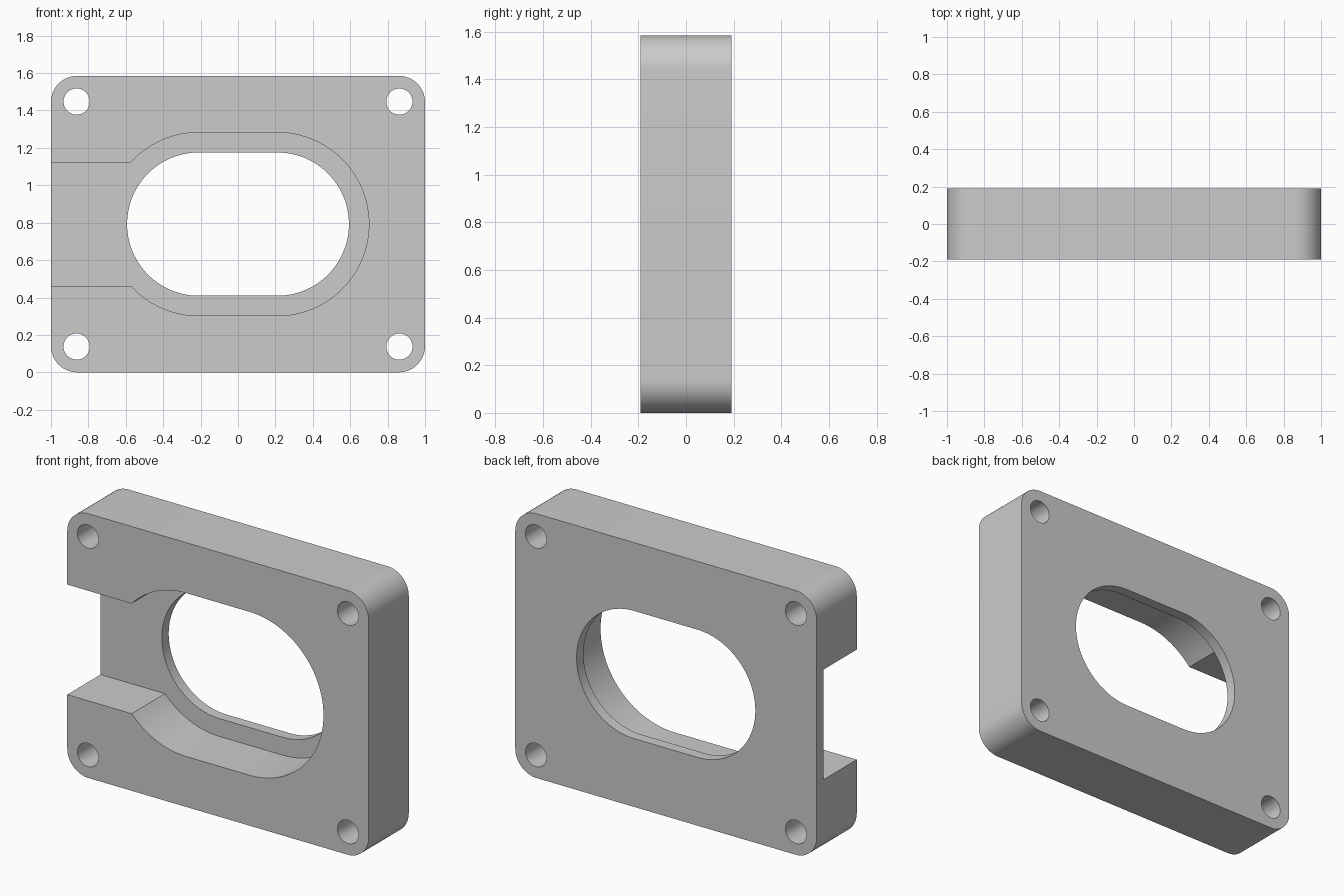
import bpy
import math

WIDTH, DEPTH, HEIGHT = 2.0, 0.38, 1.585
MID_Z = HEIGHT / 2
FRONT, BACK = -DEPTH / 2, DEPTH / 2
FLOOR_Y = BACK - 0.065      # front side of the thin rear wall

cube = bpy.data.objects.get("Cube")
if cube:
    bpy.data.objects.remove(cube, do_unlink=True)

grey = bpy.data.materials.new("plain grey")
grey.use_nodes = True
colour = (0.6, 0.6, 0.6, 1)
grey.diffuse_color = colour
grey.node_tree.nodes["Principled BSDF"].inputs["Base Color"].default_value = colour


def arc(cx, cz, radius, start, end, steps):
    """Points along an arc, angles in degrees, both ends included."""
    angles = [math.radians(start + (end - start) * i / steps) for i in range(steps + 1)]
    return [(cx + radius * math.cos(a), cz + radius * math.sin(a)) for a in angles]


def rounded(half_w, half_h, radius, steps):
    """Rounded rectangle around the plate centre."""
    x, z = half_w - radius, half_h - radius
    corners = [(x, z), (-x, z), (-x, -z), (x, -z)]
    points = []
    for i, (cx, cz) in enumerate(corners):
        points += arc(cx, MID_Z + cz, radius, 90 * i, 90 * i + 90, steps)
    return points


def slot(half_straight, radius):
    """Slot with round ends."""
    return (arc(half_straight, MID_Z, radius, -90, 90, 48)
            + arc(-half_straight, MID_Z, radius, 90, 270, 48))


def prism(name, profile, y0, y1):
    """Extrude an x-z profile from y0 to y1."""
    n = len(profile)
    verts = [(x, y, z) for y in (y0, y1) for x, z in profile]
    faces = [tuple(range(n)), tuple(reversed(range(n, 2 * n)))]
    faces += [(i, i + n, (i + 1) % n + n, (i + 1) % n) for i in range(n)]
    mesh = bpy.data.meshes.new(name)
    mesh.from_pydata(verts, [], faces)
    mesh.materials.append(grey)
    obj = bpy.data.objects.new(name, mesh)
    bpy.context.collection.objects.link(obj)
    return obj


# Plate with rounded corners
plate = prism("mounting_plate", rounded(WIDTH / 2, MID_Z, 0.14, 16), FRONT, BACK)

# Opening through the rear wall
cutters = [prism("opening_cutter", slot(0.21, 0.383), FRONT - 0.1, BACK + 0.1)]

# Front pocket, joined to a channel that leaves through the right side
radius, half_channel = 0.49, 0.33
turn = math.degrees(math.asin(half_channel / radius))
pocket = (arc(0.21, MID_Z, radius, -90, 90, 48)
          + arc(-0.21, MID_Z, radius, 90, 180 - turn, 16)
          + [(-1.1, MID_Z + half_channel), (-1.1, MID_Z - half_channel)]
          + arc(-0.21, MID_Z, radius, 180 + turn, 270, 16))
cutters.append(prism("pocket_cutter", pocket, FRONT - 0.1, FLOOR_Y))

# Corner screw holes
for sx in (-1, 1):
    for sz in (-1, 1):
        circle = arc(sx * 0.863, MID_Z + sz * 0.655, 0.07, 0, 360, 40)[:-1]
        cutters.append(prism("screw_hole_cutter", circle, FRONT - 0.1, BACK + 0.1))

for cutter in cutters:
    cutter.hide_render = True
    cut = plate.modifiers.new(cutter.name, 'BOOLEAN')
    cut.operation = 'DIFFERENCE'
    cut.solver = 'EXACT'
    cut.object = cutter

# Bake the cuts and discard the cutters
bpy.context.view_layer.update()
result = bpy.data.meshes.new_from_object(
    plate.evaluated_get(bpy.context.evaluated_depsgraph_get()))
plate.modifiers.clear()
plate.data = result
for cutter in cutters:
    bpy.data.objects.remove(cutter, do_unlink=True)

# Smooth curved walls, crisp edges
bpy.ops.object.select_all(action='DESELECT')
plate.select_set(True)
bpy.context.view_layer.objects.active = plate
bpy.ops.object.shade_smooth_by_angle(angle=math.radians(30))
